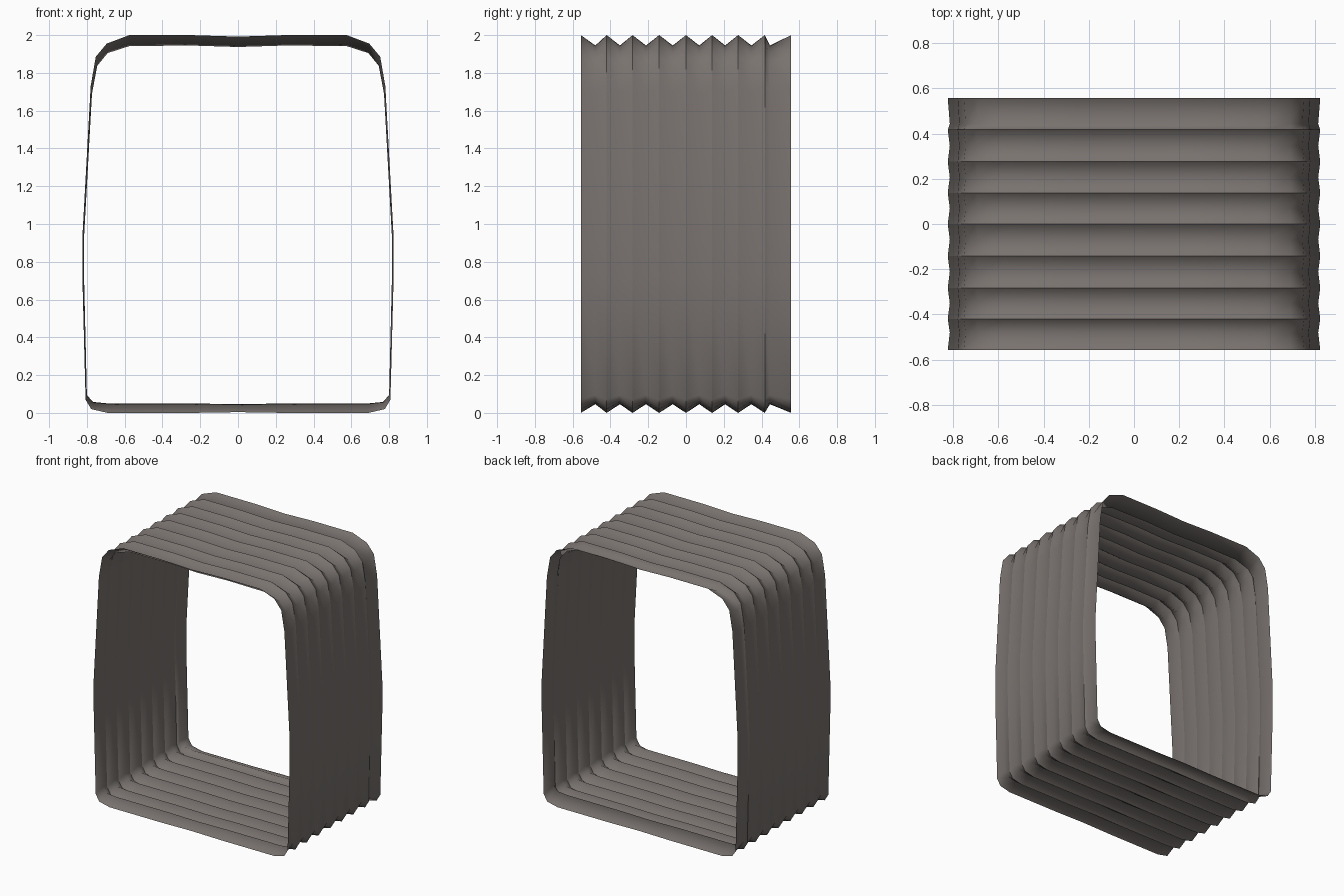
import bpy
import bmesh

cube = bpy.data.objects.get("Cube")
if cube:
    bpy.data.objects.remove(cube, do_unlink=True)

rubber = bpy.data.materials.new("warm grey rubber")
rubber.use_nodes = True
colour = (0.19, 0.17, 0.158, 1)
rubber.diffuse_color = colour
shader = rubber.node_tree.nodes["Principled BSDF"]
shader.inputs["Base Color"].default_value = colour
shader.inputs["Roughness"].default_value = 0.8

# Half profiles (x, z) from top centre to bottom centre: crest and valley
crest = [(0, 1.992), (0.25, 2.0), (0.575, 2.0), (0.695, 1.955), (0.753, 1.885),
         (0.78, 1.73), (0.824, 0.93), (0.824, 0.72), (0.807, 0.07),
         (0.777, 0.02), (0.69, 0.0), (0.25, 0.0), (0, 0.004)]
valley = [(0, 1.937), (0.25, 1.945), (0.575, 1.942), (0.69, 1.905), (0.745, 1.838),
          (0.773, 1.69), (0.815, 0.93), (0.815, 0.72), (0.8, 0.095),
          (0.768, 0.058), (0.69, 0.05), (0.25, 0.05), (0, 0.046)]


def full_loop(half):
    """Mirror a half profile into a closed loop."""
    return half + [(-x, z) for x, z in reversed(half[1:-1])]


# Fold positions along the depth, alternating crest and valley
folds = [-0.557, -0.48, -0.42, -0.35, -0.283, -0.212, -0.142, -0.07, 0.0,
         0.07, 0.138, 0.207, 0.276, 0.346, 0.417, 0.444, 0.557]

bm = bmesh.new()
rings = []
for i, y in enumerate(folds):
    loop = full_loop(valley if i % 2 else crest)
    rings.append([bm.verts.new((x, y, z)) for x, z in loop])

# Loft the pleated sleeve
for a, b in zip(rings, rings[1:]):
    for j in range(len(a)):
        k = (j + 1) % len(a)
        bm.faces.new((a[j], a[k], b[k], b[j])).smooth = True
bmesh.ops.recalc_face_normals(bm, faces=bm.faces)

# Faces point outward: the topmost face must look up
top = max(bm.faces, key=lambda f: f.calc_center_median().z)
if top.normal.z < 0:
    bmesh.ops.reverse_faces(bm, faces=bm.faces)

# Crisp crests, soft valleys
for ring in rings[2:-1:2]:
    for j, vert in enumerate(ring):
        bm.edges.get((vert, ring[(j + 1) % len(ring)])).smooth = False

mesh = bpy.data.meshes.new("bellows_sleeve")
bm.to_mesh(mesh)
bm.free()
mesh.materials.append(rubber)
sleeve = bpy.data.objects.new("bellows_sleeve", mesh)
bpy.context.collection.objects.link(sleeve)
